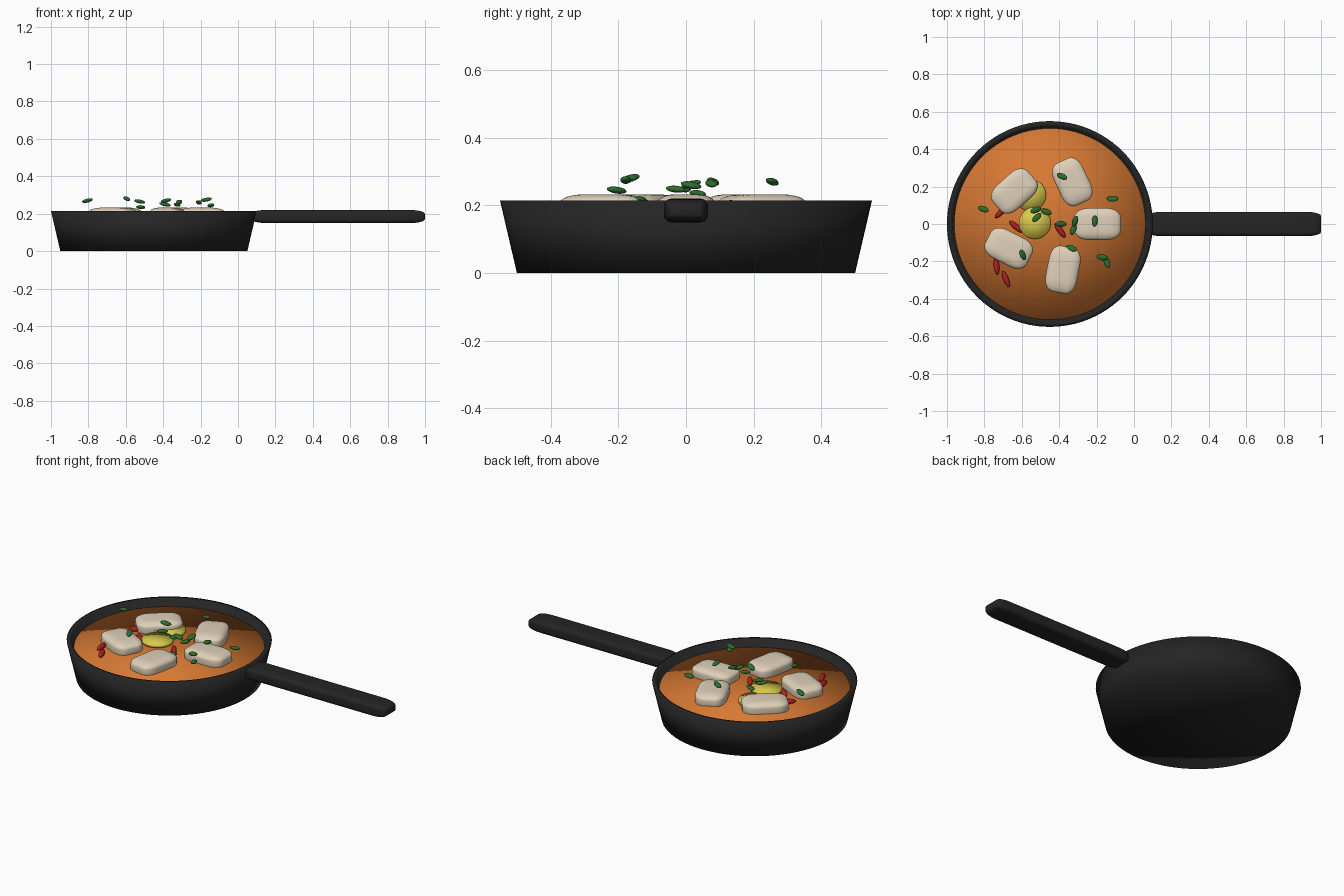
import bpy, bmesh, math, random
from mathutils import Matrix, Vector, Euler

random.seed(4)
if "Cube" in bpy.data.objects:
    bpy.data.objects.remove(bpy.data.objects["Cube"], do_unlink=True)


def make_material(name, red, green, blue):
    material = bpy.data.materials.new(name)
    material.use_nodes = True
    colour = (red, green, blue, 1)
    material.diffuse_color = colour
    shader = next(n for n in material.node_tree.nodes if n.type == "BSDF_PRINCIPLED")
    shader.inputs["Base Color"].default_value = colour
    return material


BLACK = make_material("cast iron black", .018, .018, .018)
ORANGE = make_material("broth orange", .68, .19, .033)
CREAM = make_material("fish cream", .74, .64, .49)
YELLOW = make_material("lemon yellow", .7, .6, .07)
GREEN = make_material("herb green", .026, .15, .026)
RED = make_material("chili red", .46, .015, .015)
PAN_X = -.45


def finish(name, bm, material, location=(0, 0, 0), rotation=(0, 0, 0)):
    """Turn a bmesh into a smooth shaded object."""
    bmesh.ops.recalc_face_normals(bm, faces=bm.faces)
    mesh = bpy.data.meshes.new(name)
    bm.to_mesh(mesh)
    bm.free()
    mesh.materials.append(material)
    mesh.shade_smooth()
    item = bpy.data.objects.new(name, mesh)
    item.location = location
    item.rotation_euler = rotation
    bpy.context.collection.objects.link(item)
    return item


def lathe(name, profile, material, location, steps=96):
    """Revolve a (radius, height) profile around the vertical axis."""
    bm = bmesh.new()
    points = [bm.verts.new((r, 0, z)) for r, z in profile]
    edges = [bm.edges.new(pair) for pair in zip(points, points[1:])]
    bmesh.ops.spin(bm, geom=points + edges, cent=(0, 0, 0), axis=(0, 0, 1),
                   angle=math.tau, steps=steps, use_merge=True)
    bmesh.ops.remove_doubles(bm, verts=bm.verts, dist=.0001)
    return finish(name, bm, material, location)


def rounded_block(name, size, material, location, rotation, bevel):
    """Round a unit cube, then stretch it, so long sides get longer curves."""
    bm = bmesh.new()
    bmesh.ops.create_cube(bm, size=1)
    # The cube is shaped to the bevel proportions before the stretch
    base = [s / b for s, b in zip(size, bevel)]
    bmesh.ops.scale(bm, vec=base, verts=bm.verts)
    bmesh.ops.bevel(bm, geom=bm.edges[:], offset=1, segments=6,
                    profile=.5, affect="EDGES")
    bmesh.ops.scale(bm, vec=bevel, verts=bm.verts)
    return finish(name, bm, material, location, rotation)


def ellipsoid(name, radii, material, location, rotation):
    bm = bmesh.new()
    bmesh.ops.create_uvsphere(bm, u_segments=16, v_segments=10, radius=1)
    bmesh.ops.scale(bm, vec=radii, verts=bm.verts)
    return finish(name, bm, material, location, rotation)


# Pan body with a flared wall and hollow inside
lathe("pan_body", [(0, 0), (.5, 0), (.55, .215), (.522, .215), (.475, .02), (0, .02)],
      BLACK, (PAN_X, 0, 0))

# Broth filling
lathe("broth", [(0, .15), (.507, .15), (.511, .174), (0, .174)], ORANGE, (PAN_X, 0, 0))

# Handle
rounded_block("handle", (.93, .13, .07), BLACK, (.535, 0, .185), (0, 0, 0),
              (.08, .022, .022))

# Fish pieces: x, y, turn in degrees
fish = [(-.195, 0, 0), (-.33, .225, 115), (-.64, .176, 42),
        (-.67, -.13, -27), (-.38, -.245, 79)]
for i, (x, y, turn) in enumerate(fish):
    rounded_block(f"fish_piece_{i}", (.25, .17, .085), CREAM, (x, y, .19),
                  (0, 0, math.radians(turn)), (.075, .052, .026))

# Lemon slices
for i, (x, y, z) in enumerate([(-.53, .005, .191), (-.555, .155, .186)]):
    lathe(f"lemon_slice_{i}", [(0, -.008), (.085, -.008), (.085, .008), (0, .008)],
          YELLOW, (x, y, z), steps=40)

# Chili pieces: x, y, turn in degrees
chilies = [(-.71, .065, 45), (-.63, -.015, -40), (-.735, -.225, 95),
           (-.685, -.295, 112), (-.395, -.035, -55)]
for i, (x, y, turn) in enumerate(chilies):
    ellipsoid(f"chili_{i}", (.046, .015, .015), RED, (x, y, .185),
              (0, 0, math.radians(turn)))

# Herb leaves: x, y, z, turn in degrees
leaves = [
    (-.805, .08, .27, -20), (-.385, .255, .27, -25), (-.115, .135, .205, 0),
    (-.21, .015, .26, 85), (-.17, -.178, .275, -10), (-.145, -.205, .245, -70),
    (-.335, -.13, .215, -20), (-.595, -.165, .28, -65), (-.525, .075, .265, 20),
    (-.47, .065, .2, -15), (-.52, .035, .235, 45), (-.39, 0, .25, 0),
    (-.315, .015, .262, 75), (-.325, -.03, .248, 70),
]
for i, (x, y, z, turn) in enumerate(leaves):
    tilt = [random.uniform(-.3, .3) for _ in range(2)]
    ellipsoid(f"herb_leaf_{i}", (.031, .016, .01), GREEN, (x, y, z),
              (tilt[0], tilt[1], math.radians(turn)))
